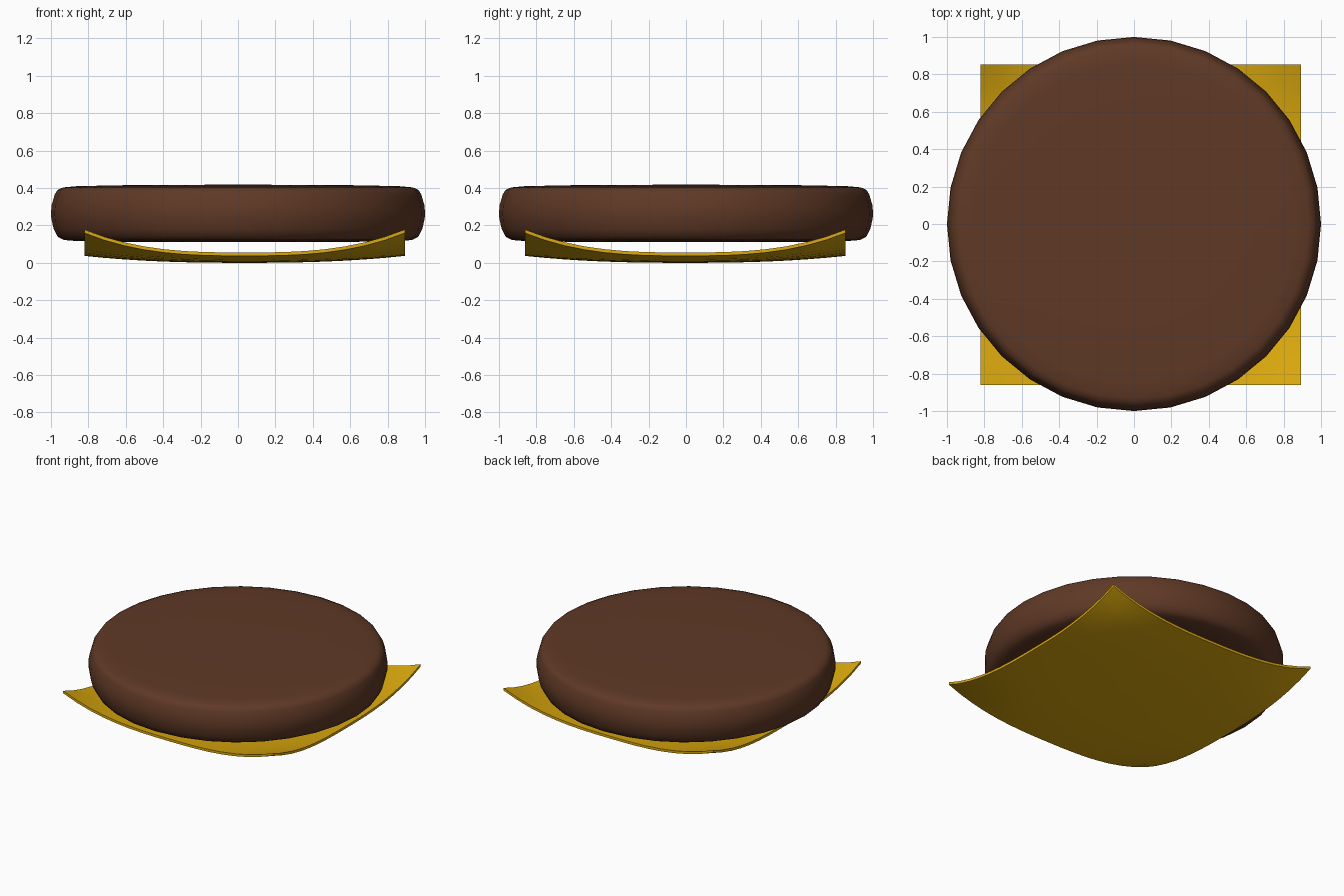
import bpy, bmesh, math

if "Cube" in bpy.data.objects:
    bpy.data.objects.remove(bpy.data.objects["Cube"])


def material(name, rgb):
    m = bpy.data.materials.new(name)
    m.diffuse_color = (*rgb, 1)
    m.use_nodes = True
    m.node_tree.nodes["Principled BSDF"].inputs["Base Color"].default_value = m.diffuse_color
    return m


def finish(bm, name, mat, angle):
    bmesh.ops.recalc_face_normals(bm, faces=bm.faces)
    mesh = bpy.data.meshes.new(name)
    bm.to_mesh(mesh)
    bm.free()
    mesh.materials.append(mat)
    ob = bpy.data.objects.new(name, mesh)
    bpy.context.collection.objects.link(ob)
    bpy.ops.object.select_all(action='DESELECT')
    ob.select_set(True)
    bpy.context.view_layer.objects.active = ob
    bpy.ops.object.shade_smooth_by_angle(angle=math.radians(angle))
    return ob


# Patty: lathed disc with a rounded, slightly bulging rim
profile = [(0, 0.11), (0.55, 0.111), (0.86, 0.116), (0.93, 0.122), (0.965, 0.14),
           (0.985, 0.18), (0.998, 0.235), (1.0, 0.27), (0.996, 0.31),
           (0.98, 0.365), (0.965, 0.39), (0.935, 0.403), (0.86, 0.41),
           (0.55, 0.416), (0, 0.418)]
SIDES = 32
bm = bmesh.new()
verts = [bm.verts.new((r, 0, z)) for r, z in profile]
edges = [bm.edges.new(p) for p in zip(verts, verts[1:])]
bmesh.ops.spin(bm, geom=verts + edges, cent=(0, 0, 0), axis=(0, 0, 1),
               angle=math.tau, steps=SIDES, use_duplicate=False)
bmesh.ops.remove_doubles(bm, verts=bm.verts, dist=0.0005)
finish(bm, "patty", material("cooked brown", (0.115, 0.041, 0.019)), 60)

# Cheese slice: square sheet whose corners curl upward
HALF, THICK, N = 0.857, 0.018, 16
bm = bmesh.new()
bmesh.ops.create_grid(bm, x_segments=N, y_segments=N, size=1)
for v in bm.verts:
    u, w = abs(v.co.x), abs(v.co.y)
    z = 0.005 + 0.037 * (u ** 2.5 + w ** 2.5) + 0.086 * (u * w) ** 3
    v.co = (v.co.x * HALF + 0.035, v.co.y * HALF - 0.004, z - 0.005)
ext = bmesh.ops.extrude_face_region(bm, geom=bm.faces[:], use_keep_orig=True)
for v in ext["geom"]:
    if isinstance(v, bmesh.types.BMVert):
        v.co.z += THICK
finish(bm, "cheese_slice", material("cheese yellow", (0.72, 0.40, 0.004)), 40)
